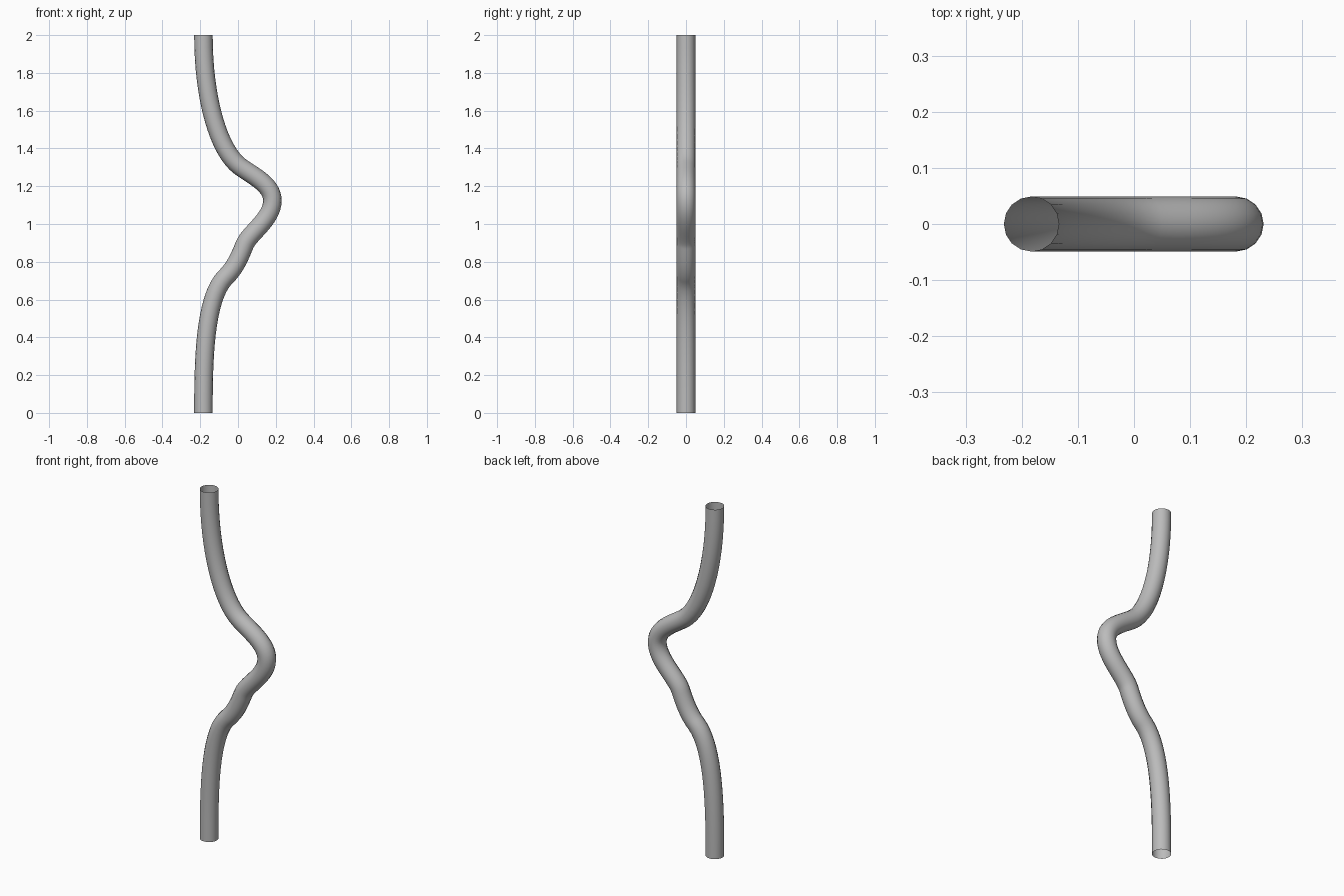
import bpy
from mathutils import Vector

cube = bpy.data.objects.get("Cube")
if cube:
    bpy.data.objects.remove(cube, do_unlink=True)

RADIUS = 0.049

# Grey material
grey = bpy.data.materials.new("plain_grey")
grey.use_nodes = True
colour = (0.5, 0.5, 0.5, 1)
grey.diffuse_color = colour
grey.node_tree.nodes["Principled BSDF"].inputs["Base Color"].default_value = colour

# Centre line: x, z, tangent x, tangent z, handle length before, handle length after
path = [
    (-0.183, 0.00, 0.00, 1.0, 0.10, 0.26),
    (-0.065, 0.72, 0.72, 0.70, 0.16, 0.07),
    (0.035, 0.89, 0.38, 0.92, 0.07, 0.07),
    (0.182, 1.125, 0.00, 1.0, 0.10, 0.085),
    (0.010, 1.305, -0.80, 0.60, 0.08, 0.14),
    (-0.183, 2.00, 0.00, 1.0, 0.34, 0.10),
]
curve = bpy.data.curves.new("bent_pipe", "CURVE")
curve.dimensions = "3D"
curve.resolution_u = 16
curve.bevel_depth = RADIUS
curve.bevel_resolution = 6
curve.use_fill_caps = False
spline = curve.splines.new("BEZIER")
spline.bezier_points.add(len(path) - 1)
for point, (x, z, tx, tz, before, after) in zip(spline.bezier_points, path):
    centre = Vector((x, 0, z))
    tangent = Vector((tx, 0, tz)).normalized()
    point.handle_left_type = point.handle_right_type = "FREE"
    point.co = centre
    point.handle_left = centre - tangent * before
    point.handle_right = centre + tangent * after
curve.materials.append(grey)

# Open-ended pipe swept along the centre line
pipe = bpy.data.objects.new("bent_pipe", curve)
bpy.context.collection.objects.link(pipe)
bpy.ops.object.select_all(action="DESELECT")
pipe.select_set(True)
bpy.context.view_layer.objects.active = pipe
bpy.ops.object.convert(target="MESH")
bpy.ops.object.shade_smooth_by_angle()
